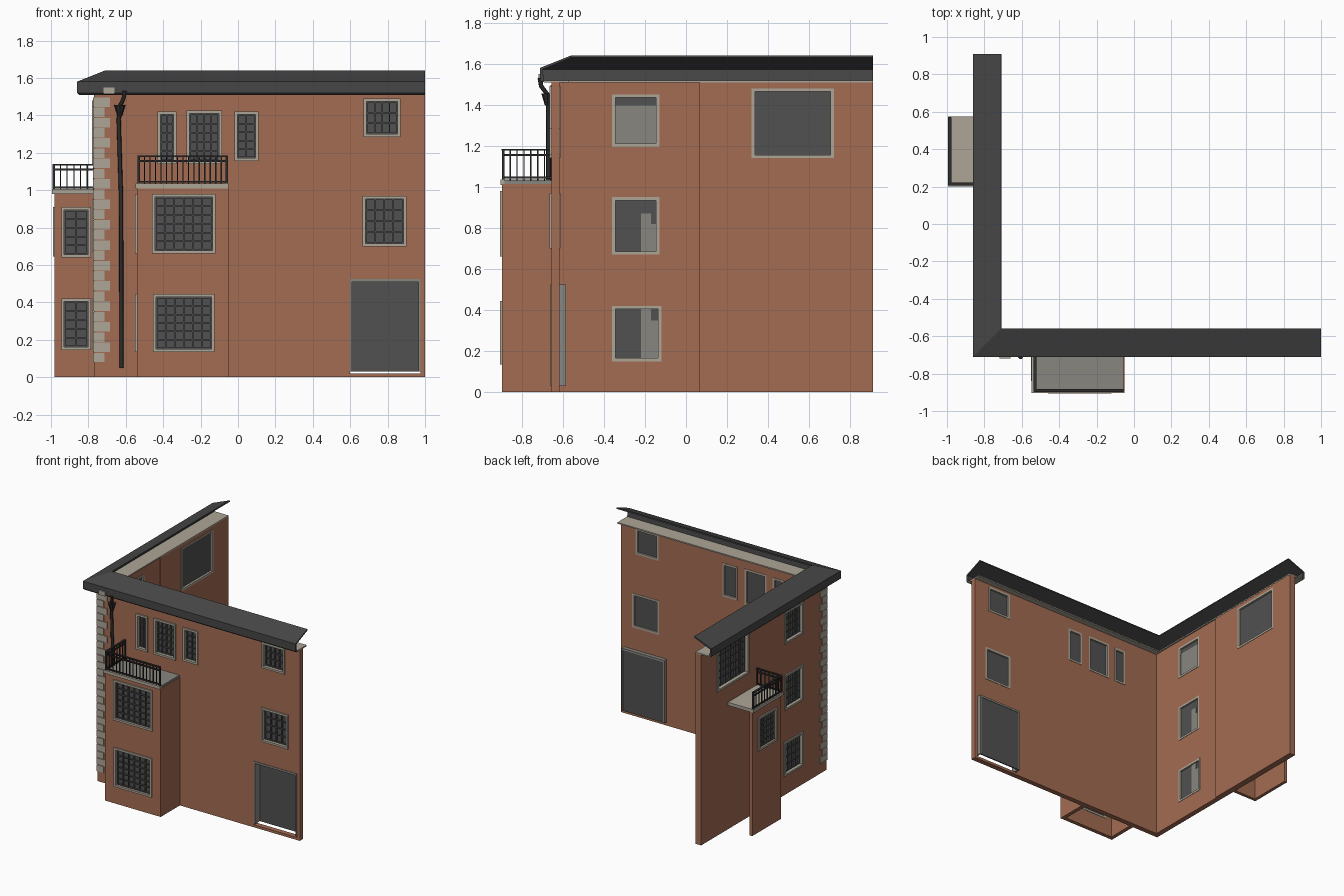
import bpy, bmesh
from mathutils import Vector

cube = bpy.data.objects.get("Cube")
if cube:
    bpy.data.objects.remove(cube, do_unlink=True)


def material(name, r, g, b):
    m = bpy.data.materials.new(name)
    m.use_nodes = True
    m.diffuse_color = (r, g, b, 1)
    m.node_tree.nodes["Principled BSDF"].inputs["Base Color"].default_value = (r, g, b, 1)
    return m


BRICK = material("terracotta render", .37, .15, .085)
STONE = material("pale stone", .42, .38, .31)
GREY = material("weathered grey", .25, .24, .215)
ROOF = material("slate roof", .062, .062, .064)
PANE = material("dark pane", .082, .082, .082)
IRON = material("black iron", .025, .025, .026)


def place(axis, u, d, z):
    """Wall coordinates to world: 'y' walls face -y, 'x' walls face -x."""
    return Vector((u, d, z)) if axis == 'y' else Vector((d, u, z))


def finish(name, bm, mat):
    bmesh.ops.recalc_face_normals(bm, faces=bm.faces)
    me = bpy.data.meshes.new(name)
    bm.to_mesh(me)
    bm.free()
    me.materials.append(mat)
    ob = bpy.data.objects.new(name, me)
    bpy.context.collection.objects.link(ob)
    return ob


def boxes(name, axis, parts, mat):
    """Each part is (u0, u1, d0, d1, z0, z1)."""
    bm = bmesh.new()
    for u0, u1, d0, d1, z0, z1 in parts:
        a, b = place(axis, u0, d0, z0), place(axis, u1, d1, z1)
        verts = bmesh.ops.create_cube(bm, size=1)["verts"]
        for v in verts:
            v.co = Vector([(a[i] + b[i]) / 2 + v.co[i] * abs(b[i] - a[i]) for i in range(3)])
    return finish(name, bm, mat)


def wall(name, axis, u0, u1, d, thick, top, holes=()):
    """Thick wall panel with rectangular openings (u0, u1, z0, z1)."""
    us = sorted({u0, u1, *[h[0] for h in holes], *[h[1] for h in holes]})
    zs = sorted({0, top, *[h[2] for h in holes], *[h[3] for h in holes]})
    bm = bmesh.new()
    for ua, ub in zip(us, us[1:]):
        for za, zb in zip(zs, zs[1:]):
            u, z = (ua + ub) / 2, (za + zb) / 2
            if not any(h[0] < u < h[1] and h[2] < z < h[3] for h in holes):
                bm.faces.new([bm.verts.new(place(axis, *p)) for p in
                              ((ua, d, za), (ub, d, za), (ub, d, zb), (ua, d, zb))])
    bmesh.ops.remove_doubles(bm, verts=bm.verts, dist=1e-5)
    out = bmesh.ops.extrude_face_region(bm, geom=bm.faces[:])["geom"]
    moved = [v for v in out if isinstance(v, bmesh.types.BMVert)]
    bmesh.ops.translate(bm, vec=place(axis, 0, thick, 0), verts=moved)
    return finish(name, bm, BRICK)


def window(name, axis, hole, d, thick, cols, rows, border=.016):
    """Stone surround through the wall, recessed pane and glazing bars."""
    u0, u1, z0, z1 = hole
    a, b = d - .01, d + thick + .003
    boxes(name + "_frame", axis, [
        (u0, u0 + border, a, b, z0, z1), (u1 - border, u1, a, b, z0, z1),
        (u0 + border, u1 - border, a, b, z0, z0 + border),
        (u0 + border, u1 - border, a, b, z1 - border, z1)], STONE)
    u0, u1, z0, z1 = u0 + border, u1 - border, z0 + border, z1 - border
    p = d + thick * .6
    boxes(name + "_pane", axis, [(u0, u1, p, p + .006, z0, z1)], PANE)
    bars, w = [], .004
    for i in range(cols + 1):
        u = u0 + w + (u1 - u0 - 2 * w) * i / cols
        bars.append((u - w, u + w, p - .012, p, z0, z1))
    for i in range(rows + 1):
        z = z0 + w + (z1 - z0 - 2 * w) * i / rows
        bars.append((u0, u1, p - .01, p, z - w, z + w))
    boxes(name + "_bars", axis, bars, PANE)


def walled(name, axis, u0, u1, d, thick, top, wins):
    wall(name, axis, u0, u1, d, thick, top, [w[0] for w in wins])
    for i, (hole, cols, rows) in enumerate(wins):
        window(f"{name}_window_{i + 1}", axis, hole, d, thick, cols, rows)


# Main walls
T = .04
FY, SX = -.655, -.77
door = (.6, .975, .02, .52)
front = [((-.43, -.33, 1.14, 1.42), 2, 5), ((-.275, -.085, 1.14, 1.425), 4, 5),
         ((-.02, .11, 1.155, 1.42), 2, 5), ((.67, .87, 1.285, 1.49), 4, 3),
         ((.665, .9, .7, .97), 4, 4)]
wall("front_wall", 'y', SX, 1, FY, T, 1.51, [w[0] for w in front] + [door])
for i, (hole, c, r) in enumerate(front):
    window(f"front_window_{i + 1}", 'y', hole, FY, T, c, r)
side = [((-.36, -.13, 1.195, 1.45), 4, 4), ((-.36, -.13, .67, .95), 4, 4),
        ((-.36, -.12, .15, .42), 4, 4)]
walled("side_wall", 'x', FY + T, .065, SX, T, 1.51, side)
walled("side_wall_rear", 'x', .065, .91, SX, T + .008, 1.51,
       [((.32, .72, 1.14, 1.48), 6, 5)])

# Pale blinds on the inner faces of the side windows
B = SX + T * .6 + .006
boxes("inner_blinds", 'x', [
    (-.344, -.146, B, B + .005, 1.211, 1.395),
    (-.22, -.146, B, B + .005, .686, .82), (-.22, -.17, B, B + .005, .82, .87),
    (-.22, -.136, B, B + .005, .166, .35), (-.22, -.17, B, B + .005, .35, .404)], GREY)

# Garage door set behind the wall, with jambs and head
u0, u1, z0, z1 = door
boxes("door_frame", 'y', [(u0, u0 + .01, FY - .004, -.585, .03, z1),
                          (u1 - .01, u1, FY - .004, -.585, .03, z1),
                          (u0, u1, FY - .004, -.585, z1 - .01, z1 + .005)], GREY)
boxes("door_panel", 'y', [(u0 + .01, u1 - .01, -.597, -.588, .03, z1 - .01)], PANE)

# Front bay
OY = -.895
walled("front_bay_face", 'y', -.54, -.05, OY, .03, 1.015,
       [((-.46, -.12, .66, .98), 6, 6), ((-.455, -.125, .135, .445), 6, 6)])
walled("front_bay_side", 'x', OY + .03, FY, -.54, .03, 1.015,
       [((-.84, -.7, .66, .98), 3, 6), ((-.84, -.7, .135, .445), 3, 6)])
wall("front_bay_return", 'x', OY + .03, FY, -.08, .03, 1.015)
boxes("front_balcony_top", 'y', [(-.535, -.055, -.885, FY, 1.015, 1.03)], GREY)
boxes("front_balcony_edge", 'y', [(-.548, -.05, -.903, -.885, 1.01, 1.035),
                                  (-.548, -.535, -.885, FY, 1.01, 1.035)], STONE)

# Side bay, open towards the rear
OX = -.98
walled("side_bay_face", 'x', .21, .57, OX, .025, .98, [((.27, .5, .645, .91), 4, 5)])
walled("side_bay_front", 'y', OX + .025, SX, .21, .025, .98,
       [((-.945, -.785, .64, .91), 2, 5), ((-.945, -.785, .145, .42), 2, 5)])
boxes("side_balcony_top", 'x', [(.2, .575, -.995, SX, .98, 1.005)], STONE)


# Balcony railings
def railing(name, axis, u0, u1, d, base, top, n):
    parts = [(u0, u1, d - .005, d + .005, z - .005, z + .005) for z in (base + .015, top - .03)]
    parts.append((u0 - .004, u1 + .004, d - .008, d + .008, top - .008, top))
    for i in range(n + 1):
        u = u0 + (u1 - u0) * i / n
        w = .006 if i in (0, n) else .003
        parts.append((u - w, u + w, d - w, d + w, base, top))
    boxes(name, axis, parts, IRON)


railing("front_balcony_rail", 'y', -.53, -.06, -.89, 1.03, 1.185, 16)
railing("front_balcony_side_rail", 'x', -.89, FY, -.53, 1.03, 1.185, 7)
railing("side_balcony_rail", 'x', .215, .565, -.985, 1.0, 1.14, 10)
railing("side_balcony_front_rail", 'y', -.985, SX, .215, 1.0, 1.14, 6)

# Corner quoins wrapping both faces in alternating lengths
N, Z0, Z1 = 26, .08, 1.5
step = (Z1 - Z0) / N
quoins = []
for i in range(N):
    z = Z0 + i * step
    a, b = (.085, .055) if i % 2 else (.055, .085)
    quoins.append((SX - .006, SX + a, FY - .006, FY + .01, z, z + step - .004))
    quoins.append((SX - .006, SX + .01, FY + .01, FY + b, z, z + step - .004))
boxes("corner_quoins", 'y', quoins, STONE)


# Eaves: profiles swept round the corner; offset o is measured inward
def sweep(name, profile, mat):
    bm = bmesh.new()
    rings = [[bm.verts.new(p) for p in ring] for ring in (
        [(1, -.71 + o, z) for o, z in profile],
        [(-.86 + o, -.71 + o, z) for o, z in profile],
        [(-.86 + o, .91, z) for o, z in profile])]
    n = len(profile)
    for r, s in zip(rings, rings[1:]):
        for i in range(n):
            j = (i + 1) % n
            bm.faces.new((r[i], r[j], s[j], s[i]))
    bm.faces.new(rings[0])
    bm.faces.new(rings[-1])
    return finish(name, bm, mat)


sweep("roof", [(.01, 1.51), (0, 1.52), (0, 1.58), (.15, 1.64),
               (.152, 1.63), (.012, 1.572), (.018, 1.51)], ROOF)
sweep("soffit", [(.018, 1.508), (.018, 1.518), (.14, 1.518), (.14, 1.508)], STONE)
boxes("corner_bracket", 'y', [(-.72, -.66, -.718, -.70, 1.513, 1.55)], STONE)

# Downpipe with hopper
curve = bpy.data.curves.new("downpipe", 'CURVE')
curve.dimensions = '3D'
curve.bevel_depth, curve.bevel_resolution = .011, 2
curve.use_fill_caps = True
path = [(-.605, -.712, 1.53), (-.612, -.705, 1.49), (-.63, -.675, 1.45),
        (-.638, -.67, 1.38), (-.625, -.67, .95), (-.623, -.67, .05)]
spline = curve.splines.new('POLY')
spline.points.add(len(path) - 1)
for point, co in zip(spline.points, path):
    point.co = (*co, 1)
curve.materials.append(IRON)
bpy.context.collection.objects.link(bpy.data.objects.new("downpipe", curve))
bpy.ops.mesh.primitive_cone_add(vertices=8, radius1=.012, radius2=.03, depth=.06,
                                location=(-.632, -.675, 1.425))
hopper = bpy.context.object
hopper.name = "pipe_hopper"
hopper.data.materials.append(IRON)
